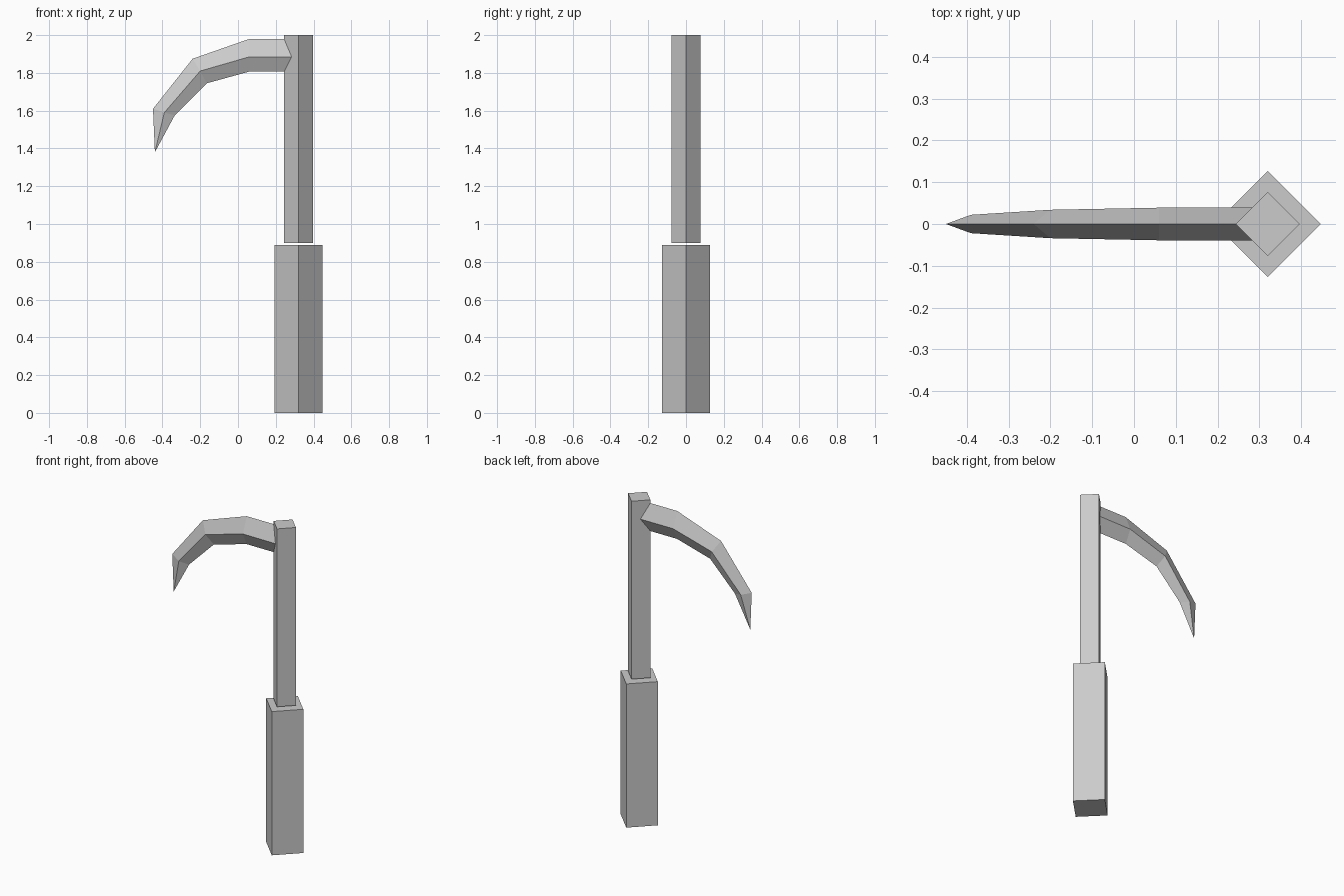
import bpy, bmesh, math

cube = bpy.data.objects.get("Cube")
if cube:
    bpy.data.objects.remove(cube, do_unlink=True)

GREY = (0.6, 0.6, 0.6, 1)
grey = bpy.data.materials.new("plain_grey")
grey.use_nodes = True
grey.diffuse_color = GREY
grey.node_tree.nodes["Principled BSDF"].inputs["Base Color"].default_value = GREY

POLE_X = 0.32


def finish(name, bm):
    bmesh.ops.recalc_face_normals(bm, faces=bm.faces)
    mesh = bpy.data.meshes.new(name)
    bm.to_mesh(mesh)
    bm.free()
    mesh.materials.append(grey)
    obj = bpy.data.objects.new(name, mesh)
    bpy.context.collection.objects.link(obj)
    return obj


def loft(bm, rings):
    """Skin neighbouring four-point rings."""
    for a, b in zip(rings, rings[1:]):
        for i in range(4):
            j = (i + 1) % 4
            bm.faces.new((a[i], a[j], b[j], b[i]))


def square_bar(name, radius, bottom, top):
    """Upright square bar with its corners on the x and y axes."""
    bm = bmesh.new()
    rings = [[bm.verts.new((POLE_X + radius * math.cos(k * math.pi / 2),
                            radius * math.sin(k * math.pi / 2), z))
              for k in range(4)] for z in (bottom, top)]
    loft(bm, rings)
    for ring in rings:
        bm.faces.new(ring)
    return finish(name, bm)


# Handle and shaft
square_bar("handle", 0.127, 0, 0.889)
square_bar("shaft", 0.076, 0.899, 2)

# Curved blade: upper edge, side ridge, lower edge (x, z) and half thickness
sections = [
    ((0.30, 1.98), (0.30, 1.885), (0.30, 1.807), 0.04),
    ((0.06, 1.98), (0.06, 1.885), (0.06, 1.807), 0.039),
    ((-0.24, 1.875), (-0.20, 1.81), (-0.165, 1.745), 0.034),
    ((-0.45, 1.61), (-0.39, 1.59), (-0.335, 1.575), 0.022),
]
bm = bmesh.new()
rings = []
for upper, ridge, lower, half in sections:
    points = [(upper[0], 0, upper[1]), (ridge[0], -half, ridge[1]),
              (lower[0], 0, lower[1]), (ridge[0], half, ridge[1])]
    rings.append([bm.verts.new(p) for p in points])
loft(bm, rings)
bm.faces.new(rings[0])

# Pointed blade tip
tip = bm.verts.new((-0.44, 0, 1.38))
for i in range(4):
    bm.faces.new((rings[-1][i], rings[-1][(i + 1) % 4], tip))
finish("blade", bm)
